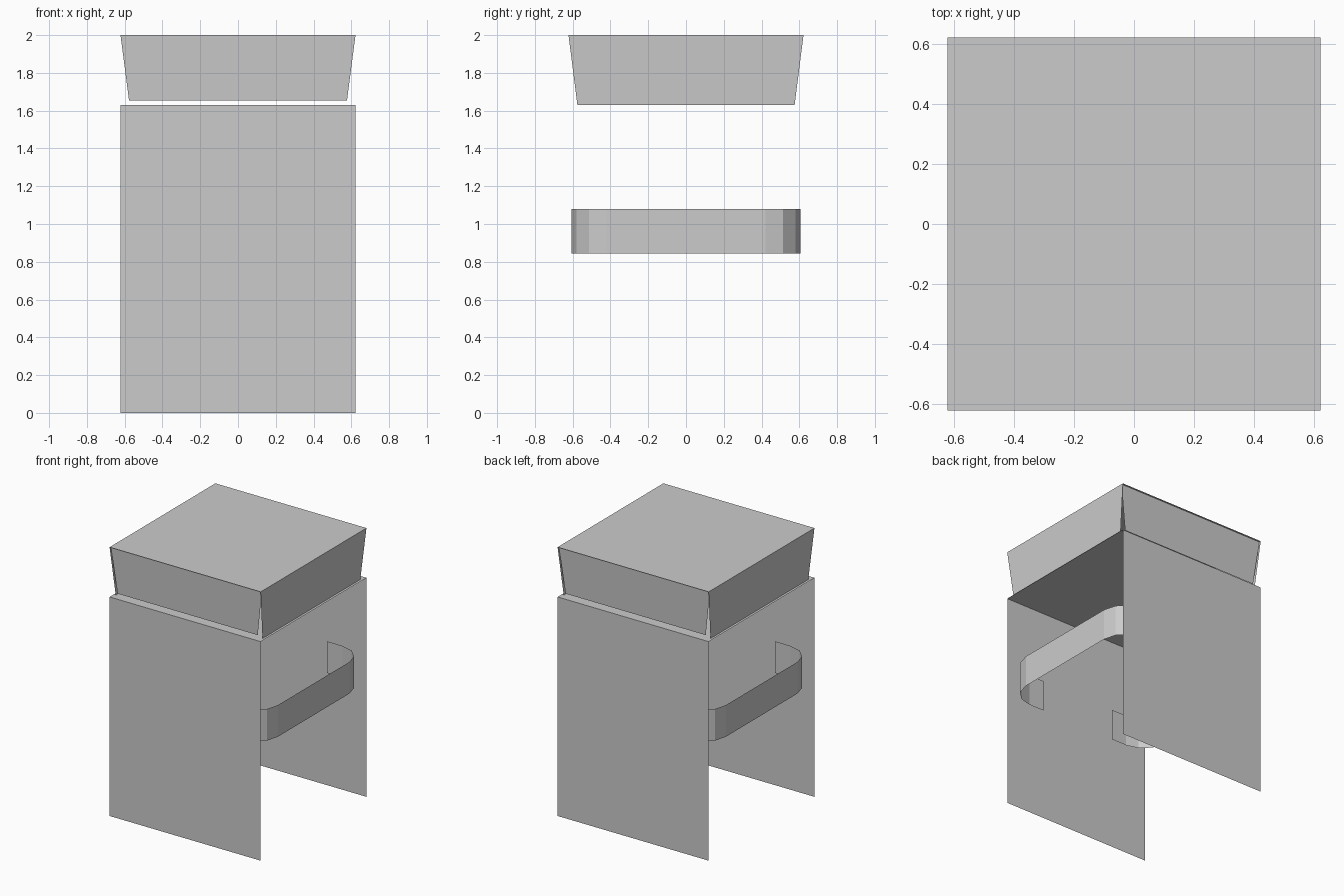
import bpy
import math
from mathutils import Vector

cube = bpy.data.objects.get("Cube")
if cube:
    bpy.data.objects.remove(cube, do_unlink=True)

# Single grey paint for every sheet
grey = bpy.data.materials.new("plain_grey")
grey.use_nodes = True
grey.diffuse_color = (0.6, 0.6, 0.6, 1)
grey.node_tree.nodes["Principled BSDF"].inputs["Base Color"].default_value = (0.6, 0.6, 0.6, 1)

HALF = 0.622      # half width of the body
DECK = 1.63       # height of the panels and lower deck
TOP = 2.0


def sheet(name, verts, faces, turn=0):
    """Thin surface, turned about z by a number of degrees."""
    mesh = bpy.data.meshes.new(name)
    mesh.from_pydata([Vector(v) for v in verts], [], faces)
    mesh.materials.append(grey)
    obj = bpy.data.objects.new(name, mesh)
    obj.rotation_euler.z = math.radians(turn)
    bpy.context.collection.objects.link(obj)
    return obj


def deck(name, z):
    corners = [(-HALF, -HALF, z), (HALF, -HALF, z), (HALF, HALF, z), (-HALF, HALF, z)]
    sheet(name, corners, [(0, 1, 2, 3)])


def wall(name, z0, z1, w0, w1, y0, y1, turn):
    """Upright sheet on the front side, then turned into place."""
    corners = [(-w0, -y0, z0), (w0, -y0, z0), (w1, -y1, z1), (-w1, -y1, z1)]
    sheet(name, corners, [(0, 1, 2, 3)], turn)


# Horizontal sheets: seat top and lower deck
deck("seat_top", TOP)
deck("lower_deck", DECK)

# Large leg panels and the tapered flaps hanging from the seat
for side, turn in (("front", 0), ("back", 180)):
    wall(side + "_panel", 0, DECK, HALF, HALF, HALF, HALF, turn)
    wall(side + "_flap", DECK + 0.025, TOP, 0.577, HALF, HALF - 0.03, HALF - 0.015, turn)
for side, turn in (("left", 90), ("right", -90)):
    wall(side + "_flap", DECK, TOP, 0.575, HALF, HALF - 0.018, HALF, turn)

# Side straps: tab on each panel, rounded corner, straight run between
RADIUS, STRAIGHT, TAB = 0.185, 0.42, 0.31
half_path = [(HALF - RADIUS + RADIUS * math.cos(a), STRAIGHT + RADIUS * math.sin(a))
             for a in (math.radians(30 * i) for i in range(4))]
half_path.append((TAB, STRAIGHT + RADIUS))
path = [(x, -y) for x, y in reversed(half_path)] + half_path
n = len(path)
verts = [(x, y, z) for z in (0.845, 1.08) for x, y in path]
faces = [(i, i + 1, n + i + 1, n + i) for i in range(n - 1)]
for side, turn in (("left", 0), ("right", 180)):
    sheet(side + "_strap", verts, faces, turn)
